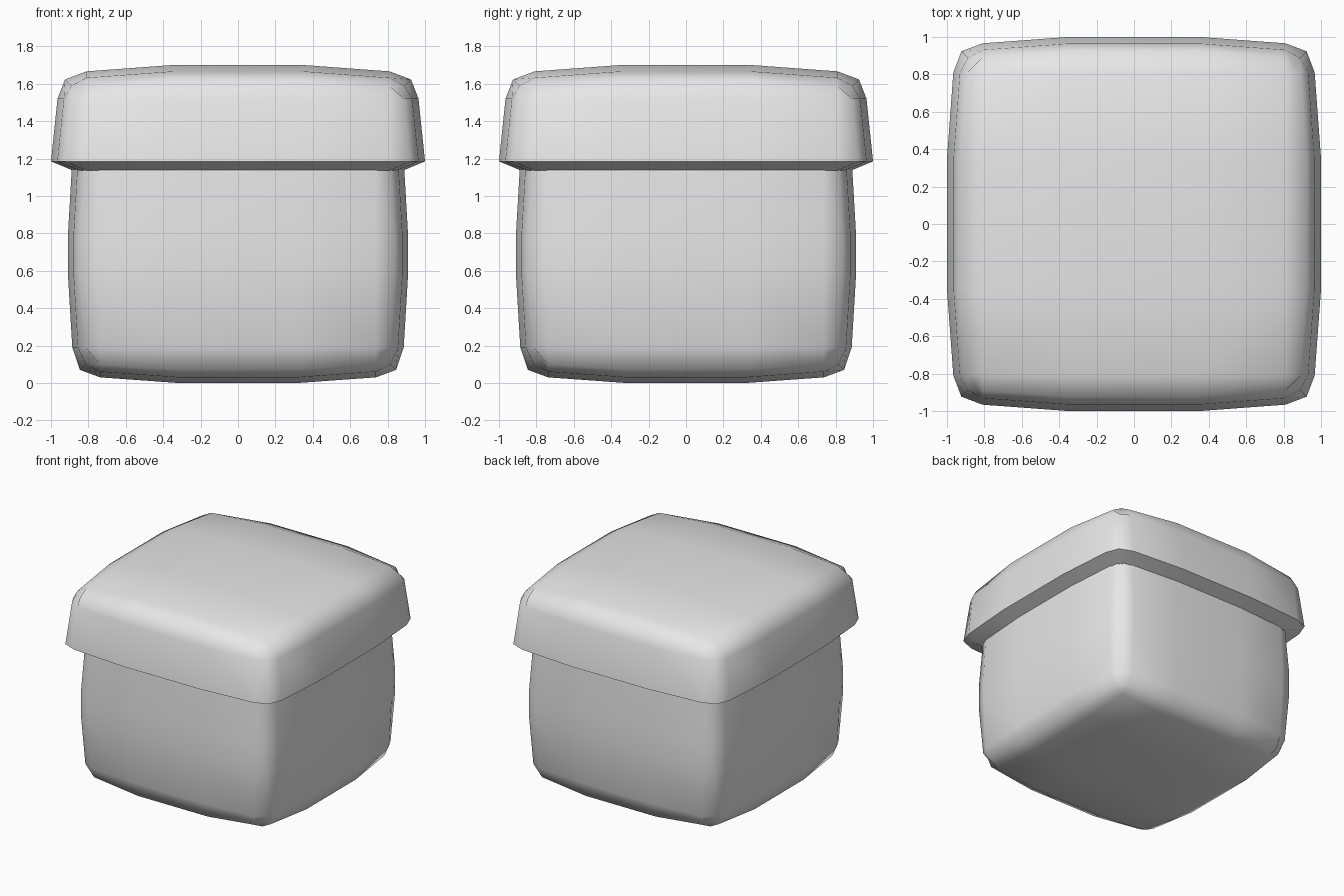
import bpy
import bmesh
from math import copysign, radians

if "Cube" in bpy.data.objects:
    bpy.data.objects.remove(bpy.data.objects["Cube"], do_unlink=True)

grey = bpy.data.materials.new("plain_grey")
grey.use_nodes = True
grey.diffuse_color = (0.8, 0.8, 0.8, 1)
grey.node_tree.nodes["Principled BSDF"].inputs["Base Color"].default_value = (0.8, 0.8, 0.8, 1)


def pillow_cube(name, half, bulge, levels, insets, cap, keep):
    """Gridded cube swollen into a pillow shape and opened at one end.

    bulge: drop of a face toward its edges, by grid line (1, 3, 5)
    levels, insets: height and wall inset of each horizontal grid line
    cap: grid line of the closed end; keep: test for the lines that remain
    """
    bm = bmesh.new()
    bmesh.ops.create_cube(bm, size=2)
    bmesh.ops.subdivide_edges(bm, edges=bm.edges[:], cuts=4, use_grid_fill=True)
    unused = [v for v in bm.verts if not keep(round(v.co.z * 5))]
    bmesh.ops.delete(bm, geom=unused, context="VERTS")
    # Remove the flat interior left at the open end, if any
    along = {1: 0.35, 3: 0.81}
    for v in bm.verts:
        i, j, k = (round(c * 5) for c in v.co)
        a, b = abs(i), abs(j)
        x = half - bulge[b] - insets[k] if a == 5 else along[a] * half
        y = half - bulge[a] - insets[k] if b == 5 else along[b] * half
        z = levels[k]
        if k == cap:
            z -= copysign(bulge[a] + bulge[b], cap)
        v.co = (copysign(x, i), copysign(y, j), z)
    bmesh.ops.recalc_face_normals(bm, faces=bm.faces[:])
    mesh = bpy.data.meshes.new(name)
    bm.to_mesh(mesh)
    bm.free()
    mesh.materials.append(grey)
    obj = bpy.data.objects.new(name, mesh)
    bpy.context.collection.objects.link(obj)
    bpy.ops.object.select_all(action="DESELECT")
    obj.select_set(True)
    bpy.context.view_layer.objects.active = obj
    bpy.ops.object.shade_smooth_by_angle(angle=radians(70))
    # Keep the outward direction even though one end is open
    top = max(mesh.polygons, key=lambda p: abs(p.normal.z))
    if top.normal.z * cap < 0:
        mesh.flip_normals()
    return obj


# Box body, open at the top where the lid covers it
pillow_cube(
    "box_body", 0.91, {1: 0, 3: 0.03, 5: 0.07},
    levels={-5: 0, -3: 0.19, -1: 0.59, 1: 0.78, 3: 1.16},
    insets={-5: 0.065, -3: 0.024, -1: 0, 1: 0, 3: 0.022},
    cap=-5, keep=lambda k: k < 5)

# Lid with a slanting underside that meets the body
pillow_cube(
    "lid", 1.0, {1: 0, 3: 0.034, 5: 0.077},
    levels={5: 1.7, 3: 1.52, 1: 1.185, -1: 1.135},
    insets={5: 0.075, 3: 0.035, 1: 0, -1: 0.12},
    cap=5, keep=lambda k: k > -3)
